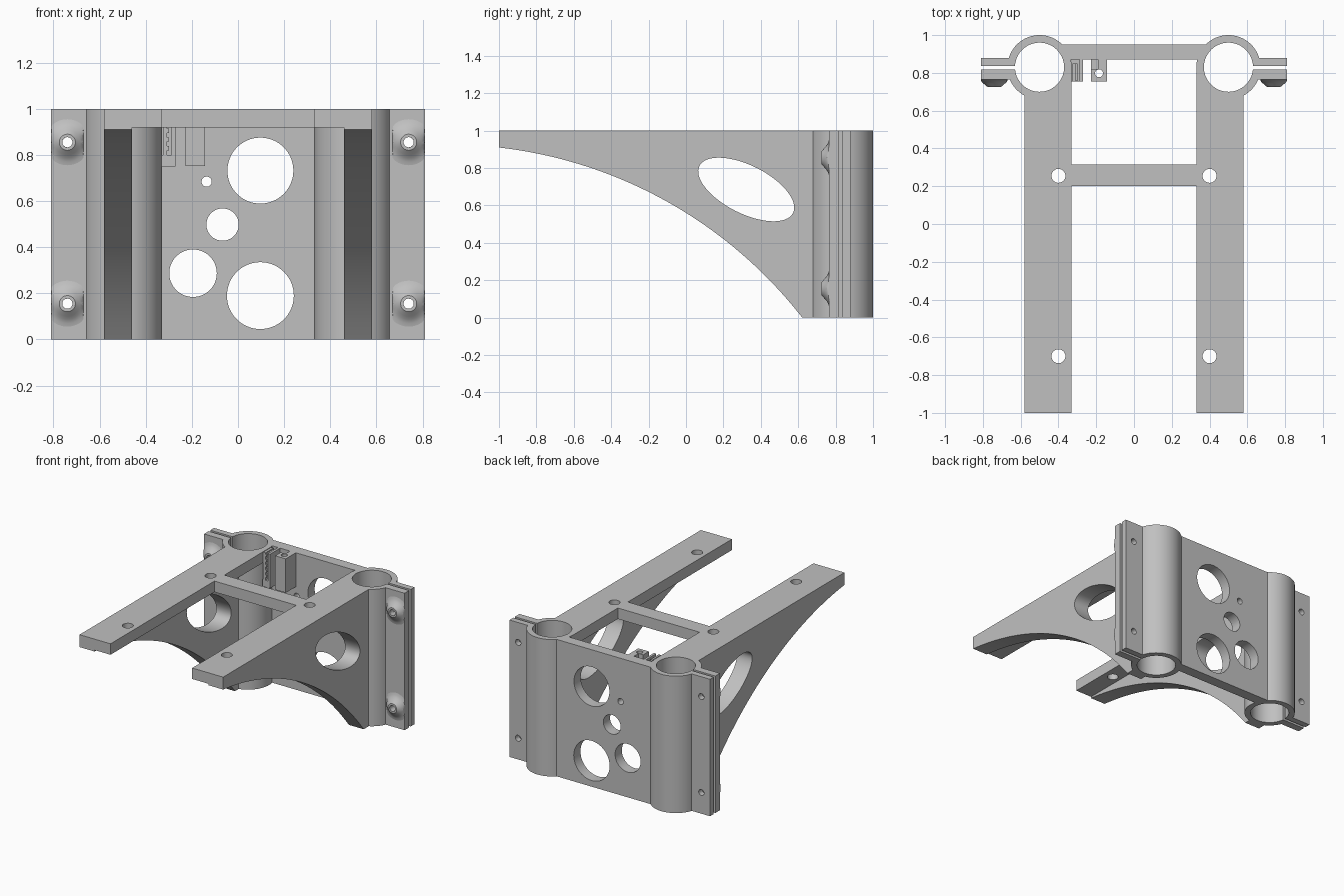
import bpy, bmesh, math
from mathutils import Matrix, Vector

old = bpy.data.objects.get("Cube")
if old:
    bpy.data.objects.remove(old, do_unlink=True)

grey = bpy.data.materials.new("plain_grey")
grey.use_nodes = True
grey.diffuse_color = (0.53, 0.53, 0.53, 1)
grey.node_tree.nodes["Principled BSDF"].inputs["Base Color"].default_value = (0.53, 0.53, 0.53, 1)

TUBE = Vector((0.5, 0.83, 0))   # centre of the left clamp tube
R_OUT, R_IN = 0.17, 0.13


def make(name, bm):
    bmesh.ops.recalc_face_normals(bm, faces=bm.faces)
    me = bpy.data.meshes.new(name)
    bm.to_mesh(me)
    bm.free()
    me.materials.append(grey)
    ob = bpy.data.objects.new(name, me)
    bpy.context.collection.objects.link(ob)
    return ob


def prism(name, points, direction):
    """Extrude a closed outline of 3D points along a direction."""
    bm = bmesh.new()
    face = bm.faces.new([bm.verts.new(p) for p in points])
    ext = bmesh.ops.extrude_face_region(bm, geom=[face])
    verts = [v for v in ext["geom"] if isinstance(v, bmesh.types.BMVert)]
    bmesh.ops.translate(bm, verts=verts, vec=direction)
    return make(name, bm)


def box(name, x, y, z):
    pts = [(x[0], y[0], z[0]), (x[1], y[0], z[0]), (x[1], y[1], z[0]), (x[0], y[1], z[0])]
    return prism(name, pts, (0, 0, z[1] - z[0]))


def rod(centre, r, axis, length=3, n=64):
    """Cutting cylinder through a centre point along an axis."""
    bm = bmesh.new()
    rot = Vector((0, 0, 1)).rotation_difference(Vector(axis)).to_matrix().to_4x4()
    bmesh.ops.create_cone(bm, cap_ends=True, segments=n, radius1=r, radius2=r,
                          depth=length, matrix=Matrix.Translation(centre) @ rot)
    ob = make("cutter", bm)
    ob.hide_render = True
    return ob


def apply(ob, mod):
    bpy.ops.object.select_all(action='DESELECT')
    bpy.context.view_layer.objects.active = ob
    ob.select_set(True)
    bpy.ops.object.modifier_apply(modifier=mod.name)


def cut(ob, cutters):
    for c in cutters:
        mod = ob.modifiers.new("cut", 'BOOLEAN')
        mod.operation, mod.solver, mod.object = 'DIFFERENCE', 'EXACT', c
        apply(ob, mod)
        bpy.data.objects.remove(c, do_unlink=True)


def finish(ob, mirror=False):
    if mirror:
        apply(ob, ob.modifiers.new("mirror", 'MIRROR'))
    bpy.ops.object.select_all(action='DESELECT')
    bpy.context.view_layer.objects.active = ob
    ob.select_set(True)
    bpy.ops.object.shade_smooth_by_angle(angle=math.radians(30))


def arc(cx, cy, r, a0, a1, n):
    """Points on a circle between two angles in degrees."""
    angles = [math.radians(a0 + (a1 - a0) * i / n) for i in range(n + 1)]
    return [(cx + r * math.cos(a), cy + r * math.sin(a)) for a in angles]


def tube_rod(side=1):
    return rod((side * TUBE.x, TUBE.y, 0.5), R_OUT - 0.001, (0, 0, 1), n=96)


# Split clamp tubes with their two ears
section = (arc(0, 0, R_OUT, 17.1, 337.5, 80) + [(0.31, -0.065), (0.31, -0.012)]
           + arc(0, 0, R_IN, 354.7, 3.1, 72) + [(0.31, 0.007), (0.31, 0.05)])
clamps = prism("clamp_tubes", [TUBE + Vector((x, y, 0)) for x, y in section], (0, 0, 1))
cut(clamps, [rod((0.74, 0.83, z), 0.022, (0, 1, 0), 0.4, 24) for z in (0.155, 0.855)])
finish(clamps, True)

# Flared screw bosses on the front of the ears
flare = [(0.022, 0.77), (0.022, 0.725), (0.035, 0.725), (0.043, 0.732),
         (0.055, 0.742), (0.068, 0.753), (0.085, 0.762), (0.105, 0.766), (0.105, 0.77)]
for label, z in (("lower", 0.155), ("upper", 0.855)):
    bm = bmesh.new()
    n = 40
    rings = []
    for i in range(n):
        a = 2 * math.pi * i / n
        rings.append([bm.verts.new((0.74 + max(-0.07, min(0.07, r * math.cos(a))), y,
                                    z + r * math.sin(a))) for r, y in flare])
    for i in range(n):
        p, q = rings[i], rings[(i + 1) % n]
        for j in range(len(flare)):
            k = (j + 1) % len(flare)
            bm.faces.new((p[j], p[k], q[k], q[j]))
    finish(make(label + "_screw_bosses", bm), True)

# Flat tops of the two arms, with mounting holes
arms = box("arm_tops", (0.33, 0.58), (-1, 0.83), (0.92, 1))
cut(arms, [tube_rod()] + [rod((0.4, y, 0.96), 0.037, (0, 0, 1), 0.4, 32) for y in (0.255, -0.7)])
finish(arms, True)

# Arched webs under the arms, with a slanted oval opening
outline = [(0.75, 0.92), (-1, 0.92)] + arc(-1.272, -1.475, 2.4, 83.5, 37.95, 40)
outline[-1] = (0.622, 0)
outline.append((0.75, 0))
webs = prism("arm_webs", [(0.46, y, z) for y, z in outline], (0.12, 0, 0))
tilt = math.radians(-26.7)
oval = []
for u, v in arc(0, 0, 1, 0, 354.375, 63):
    u, v = 0.28 * u, 0.128 * v
    oval.append((0.4, 0.322 + u * math.cos(tilt) - v * math.sin(tilt),
                 0.685 + u * math.sin(tilt) + v * math.cos(tilt)))
oval_cutter = prism("cutter", oval, (0.3, 0, 0))
cut(webs, [tube_rod(), oval_cutter])
finish(webs, True)

# Cross bar between the arms
finish(box("cross_bar", (-0.33, 0.33), (0.2, 0.315), (0.92, 1)))

# Back plate with its round openings
plate = box("back_plate", (-0.42, 0.42), (0.872, 0.95), (0, 1))
holes = [(0.097, 0.732, 0.143), (0.097, 0.19, 0.145), (-0.195, 0.287, 0.103),
         (-0.067, 0.498, 0.07), (-0.136, 0.684, 0.022)]
cut(plate, [tube_rod(), tube_rod(-1)] + [rod((x, 0.91, z), r, (0, 1, 0), 0.4) for x, z, r in holes])
finish(plate)

# Toothed strap holder beside the right tube
finish(box("strap_wall", (-0.288, -0.27), (0.755, 0.873), (0.75, 1)))
finish(box("strap_inner_wall", (-0.325, -0.308), (0.755, 0.85), (0.8, 1)))
finish(box("strap_base", (-0.332, -0.288), (0.755, 0.873), (0.75, 0.8)))
for i in range(5):
    z = 0.82 + 0.038 * i
    finish(box("strap_tooth_%d" % (i + 1), (-0.308, -0.299), (0.756, 0.85), (z, z + 0.018)))

# Screw block next to the strap holder
block = box("screw_block", (-0.228, -0.143), (0.755, 0.873), (0.752, 1))
cut(block, [rod((-0.185, 0.798, 0.87), 0.021, (0, 0, 1), 0.6, 24),
            box("cutter", (-0.24, -0.19), (0.82, 0.872), (0.78, 1.1))])
finish(block)
